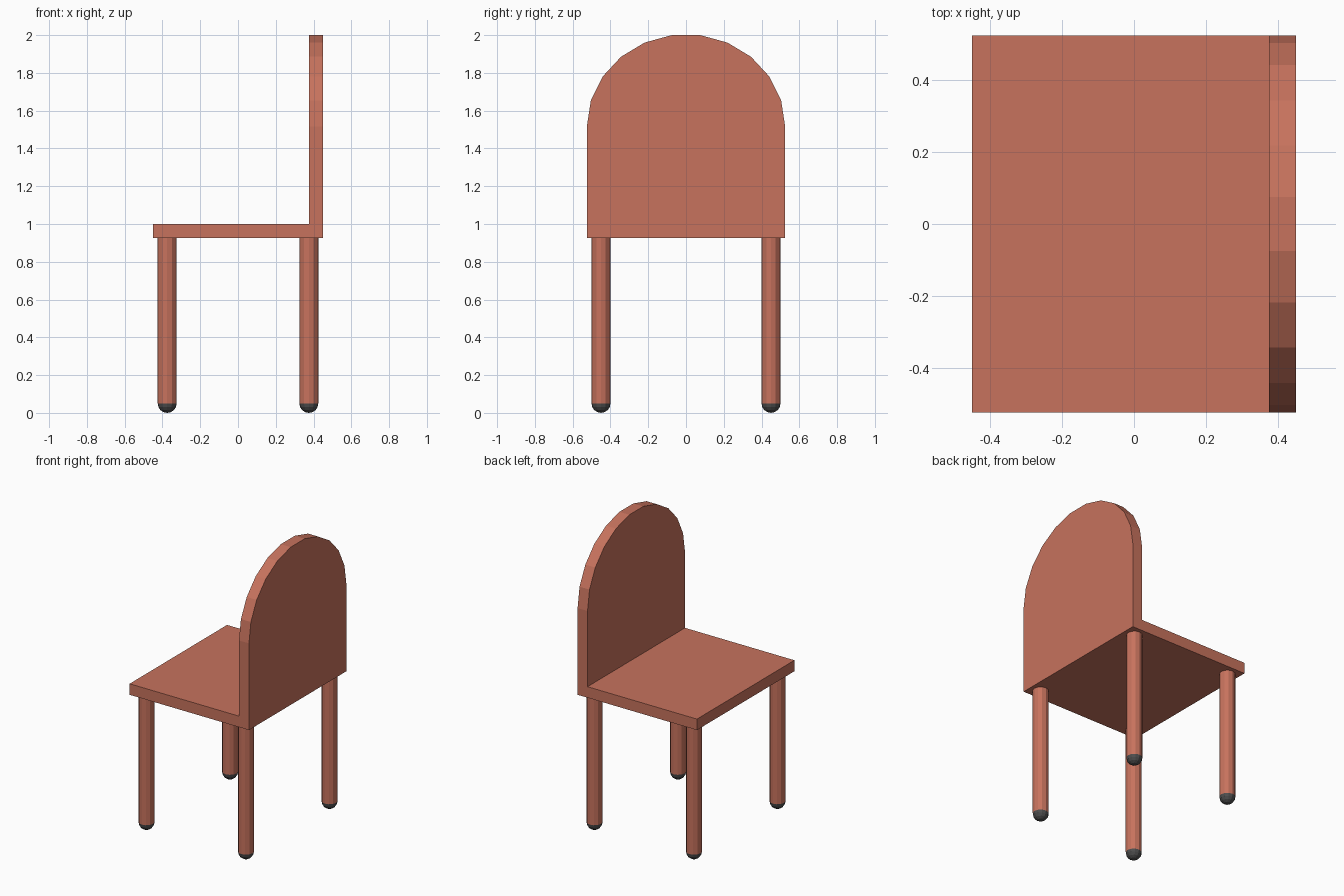
import bpy, bmesh
from math import sin, cos, pi

if "Cube" in bpy.data.objects:
    bpy.data.objects.remove(bpy.data.objects["Cube"])


def material(name, color):
    m = bpy.data.materials.new(name)
    m.diffuse_color = (*color, 1)
    m.use_nodes = True
    m.node_tree.nodes["Principled BSDF"].inputs["Base Color"].default_value = m.diffuse_color
    return m


wood = material("red_brown", (0.57, 0.17, 0.11))
rubber = material("dark_grey", (0.075, 0.075, 0.075))


def finish(name, bm, mat):
    bmesh.ops.recalc_face_normals(bm, faces=bm.faces)
    mesh = bpy.data.meshes.new(name)
    bm.to_mesh(mesh)
    bm.free()
    mesh.materials.append(mat)
    ob = bpy.data.objects.new(name, mesh)
    bpy.context.collection.objects.link(ob)
    return ob


def panel(name, profile, x0, x1):
    """Extrude a (y, z) outline along x."""
    bm = bmesh.new()
    face = bm.faces.new([bm.verts.new((x0, y, z)) for y, z in profile])
    ext = bmesh.ops.extrude_face_region(bm, geom=[face], use_keep_orig=True)["geom"]
    verts = [v for v in ext if isinstance(v, bmesh.types.BMVert)]
    bmesh.ops.translate(bm, verts=verts, vec=(x1 - x0, 0, 0))
    return finish(name, bm, wood)


W, BOTTOM, TOP = 0.525, 0.925, 1.0

# Seat slab, meeting the front of the backrest
panel("seat", [(-W, BOTTOM), (W, BOTTOM), (W, TOP), (-W, TOP)], -0.45, 0.375)

# Backrest with an arched top of eleven segments
arch = [(W * cos(pi * i / 11), 1.516 + 0.489 * sin(pi * i / 11)) for i in range(12)]
panel("backrest", [(-W, BOTTOM), (W, BOTTOM)] + arch, 0.375, 0.45)


def lathe(name, profile, sides, mat, loc):
    """Revolve an (r, z) profile around z."""
    bm = bmesh.new()
    pts = [bm.verts.new((r, 0, z)) for r, z in profile]
    edges = [bm.edges.new(p) for p in zip(pts, pts[1:])]
    bmesh.ops.spin(bm, geom=pts + edges, cent=(0, 0, 0), axis=(0, 0, 1),
                   angle=2 * pi, steps=sides)
    bmesh.ops.remove_doubles(bm, verts=bm.verts, dist=1e-5)
    finish(name, bm, mat).location = loc


# Legs with hemispherical rubber feet
R = 0.05
dome = [(R * sin(pi / 8 * i), R - R * cos(pi / 8 * i)) for i in range(5)]
for side, y in (("right", -0.45), ("left", 0.45)):
    for end, x in (("front", -0.375), ("back", 0.375)):
        lathe(f"{end}_{side}_leg", [(0, R), (R, R), (R, BOTTOM), (0, BOTTOM)],
              12, wood, (x, y, 0))
        lathe(f"{end}_{side}_foot", dome + [(0, R)], 12, rubber, (x, y, 0))
